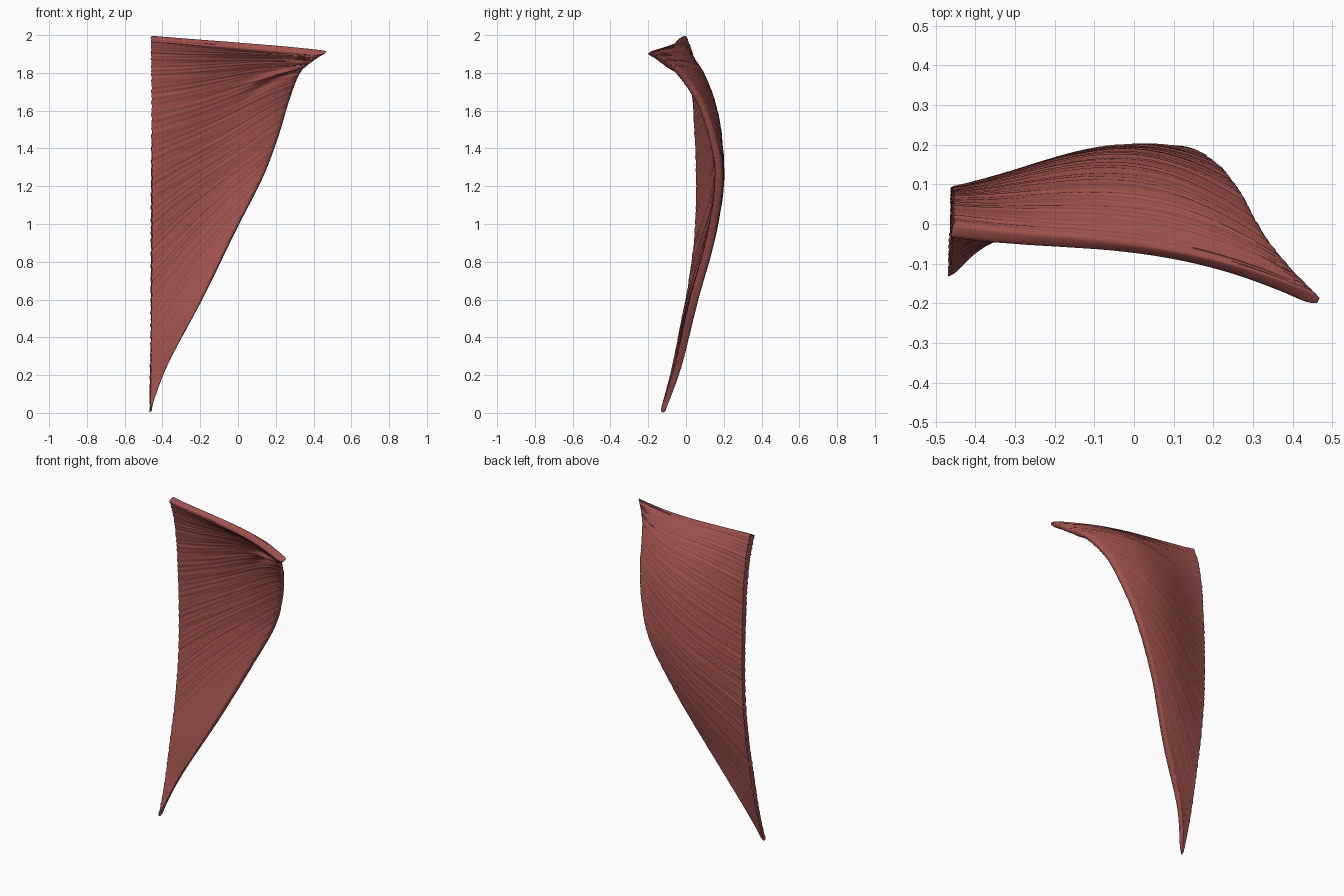
import bpy
import math
from mathutils import Vector

old = bpy.data.objects.get("Cube")
if old:
    bpy.data.objects.remove(old, do_unlink=True)

# Fibre rows, bottom to top:
# inner y, inner z, outer x, outer y, outer z, backward bulge
ROWS = [
    (-.124, .003, -.462, -.122, .015, 0),
    (-.06, .23, -.375, -.04, .25, 0),
    (-.012, .45, -.19, .043, .6, .002),
    (.035, .7, -.02, .135, .95, .015),
    (.065, .95, .132, .172, 1.25, .035),
    (.073, 1.2, .208, .139, 1.45, .06),
    (.067, 1.45, .268, .066, 1.65, .084),
    (.052, 1.7, .328, -.042, 1.8, .094),
    (.022, 1.88, .405, -.138, 1.87, .083),
    (-.018, 1.992, .465, -.194, 1.908, .044),
]
NU, NV = 90, 320


def row_at(v):
    """Smooth blend of the row table, v from 0 to 1."""
    f = v * (len(ROWS) - 1)
    i = min(max(int(f), 0), len(ROWS) - 2)
    t = f - i
    a, b, c, d = (ROWS[min(max(k, 0), len(ROWS) - 1)] for k in range(i - 1, i + 3))
    return [q + t / 2 * (r - p + t * (2 * p - 5 * q + 4 * r - s + t * (3 * (q - r) + s - p)))
            for p, q, r, s in zip(a, b, c, d)]


def sheet(u, v):
    """Centre surface of the muscle, u from inner to outer edge."""
    iy, iz, ox, oy, oz, bulge = row_at(v)
    ix = -.457 - .01 * (1 - v) ** 4
    lift = bulge * math.sin(math.pi * u ** 1.4)
    return Vector((ix + (ox - ix) * u, iy + (oy - iy) * u + lift, iz + (oz - iz) * u))


def normal(u, v):
    e = .004
    u, v = min(max(u, e), 1 - e), min(max(v, e), 1 - e)
    du = sheet(u + e, v) - sheet(u - e, v)
    dv = sheet(u, v + e) - sheet(u, v - e)
    return dv.cross(du).normalized()      # points to the back


def fibres(u, v, phase):
    """Fine ridges that fan in towards the outer tip."""
    w = v - .3 * u * (1 - v) * (.4 + .6 * u) + .006 * math.sin(5 * u + 9 * v + phase)
    broad = math.sin(97 * w + phase) * math.sin(41 * w + 2 * u)
    fine = math.sin(283 * w + 4 * u) * math.sin(61 * w - 3 * u + phase)
    return min(1, 2.5 * v) * (broad + fine + .7 * math.sin(431 * w - 3 * u)) / 2


def thickness(u, v):
    edge = min(1, (1 - u) / .06, .5 + u / .04, min(v, 1 - v) / .025)
    rounded = .4 + .6 * math.sqrt(1 - (1 - edge) ** 2)
    return .0215 * rounded * min(1, .6 + 2 * v)


def side_point(u, v, side):
    off = thickness(u, v) + .0022 * fibres(u, v, side)
    if side < 0:                          # slanting fold below the outer tip
        slant = v - .8 - .2 * (u - .83)
        reach = math.exp(-((u - .83) / .13) ** 2)
        off += reach * (.02 * math.exp(-(slant / .018) ** 2)
                        - .014 * math.exp(-((slant + .04) / .02) ** 2))
    p = sheet(u, v) + normal(u, v) * off * side
    if u == 0:                            # ragged inner edge
        p.x += .003 * math.sin(NV * v) * math.sin(NU * v)
    return p


# Front and back skins, joined by a rim
verts = [side_point(i / NU, j / NV, s) for s in (-1, 1)
         for j in range(NV + 1) for i in range(NU + 1)]


def idx(i, j, back):
    return back * (NU + 1) * (NV + 1) + j * (NU + 1) + i


faces = []
for j in range(NV):
    for i in range(NU):
        for back in (0, 1):
            quad = [idx(i, j, back), idx(i + 1, j, back), idx(i + 1, j + 1, back), idx(i, j + 1, back)]
            faces.append(quad[::-1] if back else quad)
border = [(i, 0) for i in range(NU)] + [(NU, j) for j in range(NV)]
border += [(i, NV) for i in range(NU, 0, -1)] + [(0, j) for j in range(NV, 0, -1)]
for a, b in zip(border, border[1:] + border[:1]):
    faces.append([idx(*b, 0), idx(*a, 0), idx(*a, 1), idx(*b, 1)])

mesh = bpy.data.meshes.new("muscle_sheet")
mesh.from_pydata(verts, [], faces)
muscle = bpy.data.objects.new("muscle_sheet", mesh)
bpy.context.collection.objects.link(muscle)

# Single muscle colour
red = bpy.data.materials.new("muscle_red")
red.use_nodes = True
colour = (.35, .085, .075, 1)
red.diffuse_color = colour
red.node_tree.nodes["Principled BSDF"].inputs["Base Color"].default_value = colour
mesh.materials.append(red)

bpy.context.view_layer.objects.active = muscle
muscle.select_set(True)
bpy.ops.object.shade_smooth_by_angle(angle=math.radians(50))
